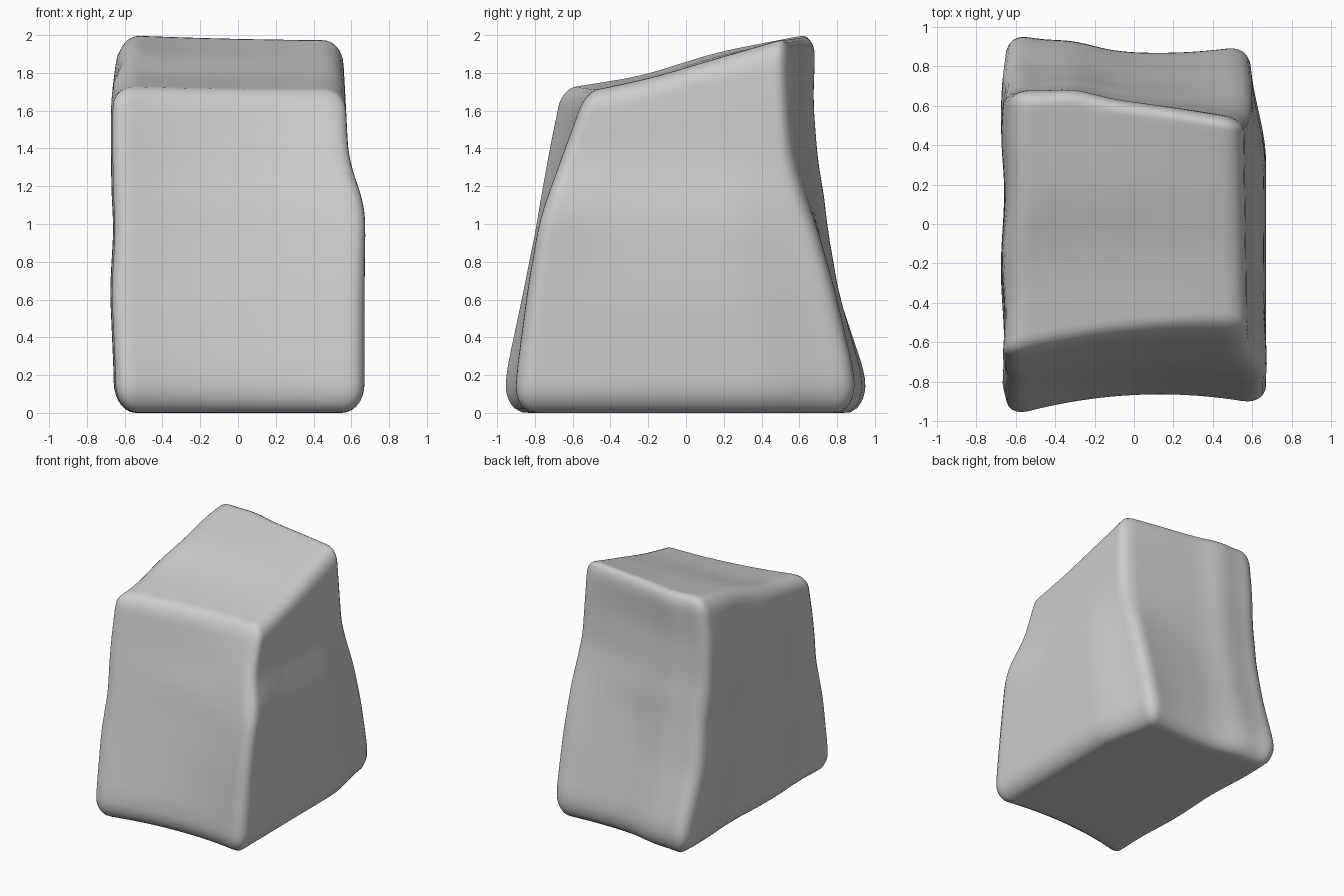
import bpy, bmesh
from math import sin, exp
from mathutils import Vector

if "Cube" in bpy.data.objects:
    bpy.data.objects.remove(bpy.data.objects["Cube"])

Z = (0.0, 0.2, 0.65, 1.0, 1.1, 1.35, 1.65, 2.0)


def lin(ts, vs, t):
    t = max(ts[0], min(ts[-1], t))
    for a, b, p, q in zip(ts, ts[1:], vs, vs[1:]):
        if t <= b:
            return p + (q - p) * (t - a) / (b - a)
    return vs[-1]


def soft(ts, vs, t, h=0.08):
    """Profile lookup, blurred so that its knots do not crease."""
    return sum(lin(ts, vs, t + h * k) for k in (-1, -.5, 0, .5, 1)) / 5


def step(a, b, t):
    t = max(0, min(1, (t - a) / (b - a)))
    return t * t * (3 - 2 * t)


def across(u, left, mid, right, z):
    """Quadratic blend of three upright profiles, at u = -0.85, 0.1, 0.85."""
    a, b, c = (soft(Z, p, z) for p in (left, mid, right))
    return (a * (u - .1) * (u - .85) / (.95 * 1.7)
            - b * (u + .85) * (u - .85) / (.95 * .75)
            + c * (u + .85) * (u - .1) / (1.7 * .75))


# Upright profiles of each side, sampled at the heights Z
LEFT = (-.65, -.65, -.67, -.65, -.66, -.665, -.665, -.62)
RIGHT_FRONT = (.67, .67, .67, .675, .67, .585, .57, .54)
RIGHT_MID = (.67, .67, .67, .655, .64, .585, .57, .55)
RIGHT_BACK = (.58, .59, .60, .60, .60, .58, .57, .55)
FRONT = ((-.96, -.955, -.86, -.79, -.775, -.73, -.67, -.60),
         (-.87, -.865, -.79, -.725, -.71, -.64, -.57, -.48),
         (-.91, -.90, -.84, -.78, -.75, -.66, -.55, -.42))
BACK = ((.96, .95, .80, .74, .725, .685, .67, .68),
        (.88, .87, .77, .70, .69, .64, .61, .62),
        (.90, .895, .79, .69, .65, .58, .555, .545))
# Slope of the top along its left and right edges
TOP_V = (-1, -.4, .2, .6, 1)
TOP_LEFT = (1.72, 1.785, 1.915, 1.965, 2.015)
TOP_RIGHT = (1.70, 1.775, 1.87, 1.93, 1.99)


def round_box(p):
    """Pull the edges of a +-1 cube into elliptical rounds."""
    r = (.18, .11, .18 if p.z < 0 else .12)
    inner = [max(-1 + r[i], min(1 - r[i], p[i])) for i in range(3)]
    d = Vector([(p[i] - inner[i]) / r[i] for i in range(3)]).normalized()
    return [inner[i] + r[i] * d[i] for i in range(3)]


def shape(p):
    u, v, w = round_box(p)
    k = (u + 1) / 2
    top = soft(TOP_V, TOP_LEFT, v, .15) * (1 - k) + soft(TOP_V, TOP_RIGHT, v, .15) * k
    z = (w + 1) / 2 * (top - .006 * (1 - u * u))
    f, b = step(-.3, -.9, v), step(.35, .95, v)
    xr = (soft(Z, RIGHT_FRONT, z) * f + soft(Z, RIGHT_BACK, z) * b
          + soft(Z, RIGHT_MID, z) * (1 - f - b))
    xl = soft(Z, LEFT, z) + .008 * sin(7 * v)
    yf = across(u, *FRONT, z)
    # slight swell on the left half of the back
    yb = across(u, *BACK, z) + .025 * exp(-((u + .45) / .25) ** 2)
    return Vector((xl + (xr - xl) * k, yf + (yb - yf) * (v + 1) / 2, z))


# Boulder block
bm = bmesh.new()
bmesh.ops.create_cube(bm, size=2)
bmesh.ops.subdivide_edges(bm, edges=bm.edges[:], cuts=43, use_grid_fill=True)
for vert in bm.verts:
    vert.co = shape(vert.co)
bmesh.ops.recalc_face_normals(bm, faces=bm.faces[:])
for face in bm.faces:
    face.smooth = True
mesh = bpy.data.meshes.new("rock_block")
bm.to_mesh(mesh)
bm.free()
bpy.context.collection.objects.link(bpy.data.objects.new("rock_block", mesh))
